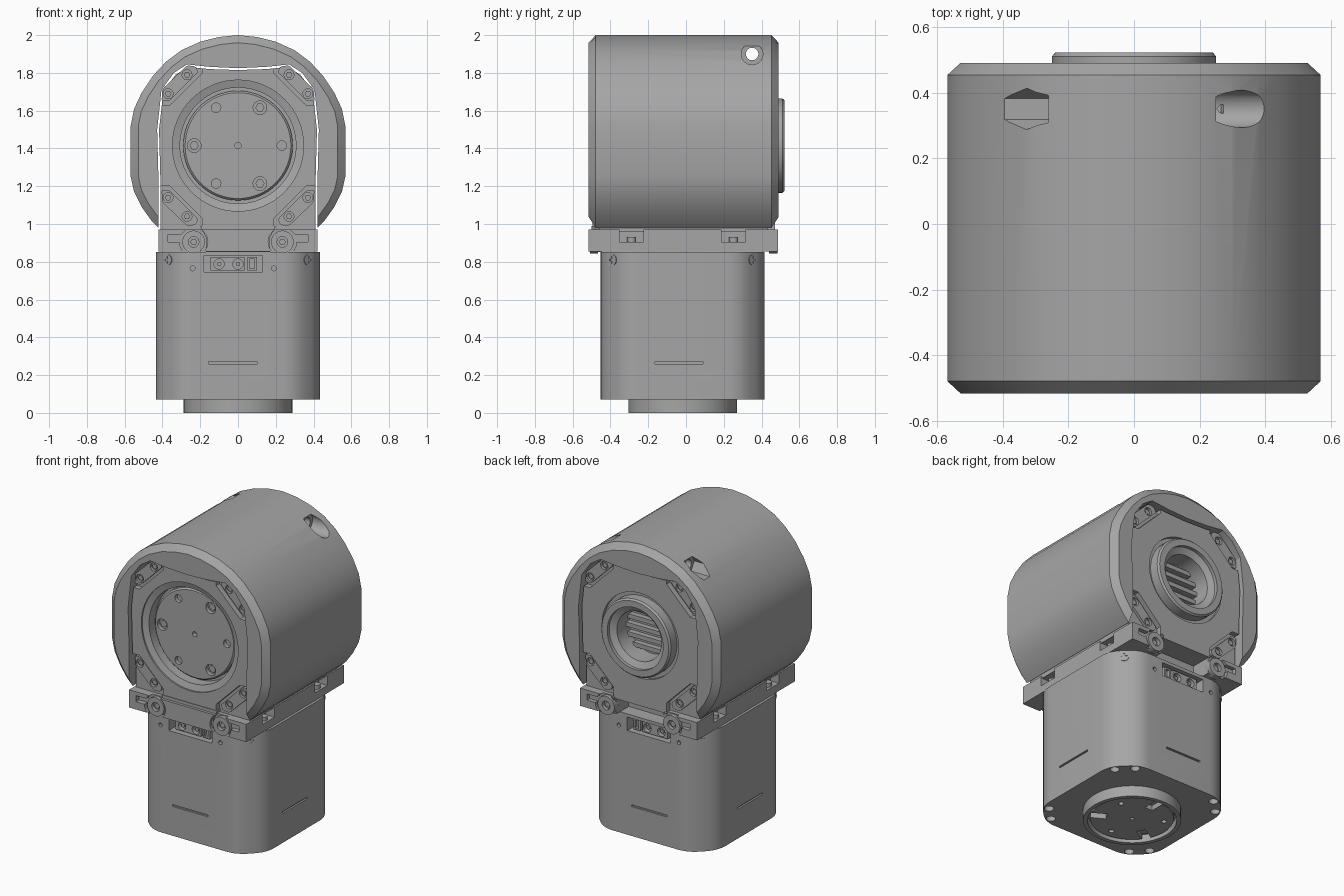
import bpy, bmesh, math
from mathutils import Vector

if "Cube" in bpy.data.objects:
    bpy.data.objects.remove(bpy.data.objects["Cube"], do_unlink=True)

grey = bpy.data.materials.new("mid_grey")
grey.use_nodes = True
grey.diffuse_color = (0.38, 0.38, 0.38, 1)
grey.node_tree.nodes["Principled BSDF"].inputs["Base Color"].default_value = (0.38, 0.38, 0.38, 1)

PLACE = {"x": lambda p, h: (h, p[0], p[1]),
         "y": lambda p, h: (p[0], h, p[1]),
         "z": lambda p, h: (p[0], p[1], h)}


def loft(name, rings, axis):
    """Capped solid through (profile, position) rings along an axis."""
    bm = bmesh.new()
    loops = [[bm.verts.new(PLACE[axis](p, h)) for p in pts] for pts, h in rings]
    for a, b in zip(loops, loops[1:]):
        for i in range(len(a)):
            j = (i + 1) % len(a)
            bm.faces.new((a[i], a[j], b[j], b[i]))
    bm.faces.new(loops[0])
    bm.faces.new(loops[-1])
    bmesh.ops.recalc_face_normals(bm, faces=bm.faces)
    mesh = bpy.data.meshes.new(name)
    bm.to_mesh(mesh)
    bm.free()
    obj = bpy.data.objects.new(name, mesh)
    bpy.context.collection.objects.link(obj)
    mesh.materials.append(grey)
    return obj


def prism(name, pts, axis, a, b):
    return loft(name, [(pts, a), (pts, b)], axis)


def circle(c, r, n=32):
    return [(c[0] + r * math.cos(math.tau * i / n), c[1] + r * math.sin(math.tau * i / n)) for i in range(n)]


def cyl(name, c, r, axis, a, b, n=32):
    return prism(name, circle(c, r, n), axis, a, b)


def box(name, x, y, z):
    return prism(name, [(x[0], y[0]), (x[1], y[0]), (x[1], y[1]), (x[0], y[1])], "z", *z)


def both(half):
    """Mirror a right-hand outline across the centre line."""
    return half + [(-x, z) for x, z in reversed(half) if x > 0]


def inset(pts, d):
    """Move a convex outline inwards by d."""
    out = []
    for i, p in enumerate(pts):
        a, b, c = Vector(pts[i - 1]), Vector(p), Vector(pts[(i + 1) % len(pts)])
        e, f = (b - a).normalized(), (c - b).normalized()
        n1, n2 = Vector((e.y, -e.x)), Vector((f.y, -f.x))
        m = (n1 + n2).normalized()
        out.append(tuple(b + m * d / max(m.dot(n1), 0.4)))
    return out


def rounded(pts, r, n=6):
    """Round each corner of an outline with a short curve."""
    out = []
    for i, p in enumerate(pts):
        a, b, c = Vector(pts[i - 1]), Vector(p), Vector(pts[(i + 1) % len(pts)])
        s, e = b + (a - b).normalized() * r, b + (c - b).normalized() * r
        for k in range(n + 1):
            t = k / n
            out.append(tuple(s * (1 - t) ** 2 + b * 2 * t * (1 - t) + e * t * t))
    return out


def cut(obj, *cutters):
    bpy.context.view_layer.objects.active = obj
    for c in cutters:
        c.hide_render = True
        mod = obj.modifiers.new("cut", "BOOLEAN")
        mod.operation, mod.solver, mod.object = "DIFFERENCE", "EXACT", c
        bpy.ops.object.modifier_apply(modifier=mod.name)
        bpy.data.objects.remove(c, do_unlink=True)


FRONT, BACK, MID = -0.515, 0.49, 1.415
SIDES = (-1, 1)

# Outer sleeve with chamfered ends
arc = [(0, 2.0), (0.1, 1.99), (0.2, 1.965), (0.3, 1.92), (0.38, 1.86), (0.45, 1.785), (0.51, 1.695),
       (0.55, 1.61), (0.568, 1.52), (0.568, 1.25), (0.55, 1.17), (0.51, 1.09), (0.46, 1.02), (0.41, 0.97)]
outer = both(arc)
small = inset(outer, 0.04)
sleeve = loft("outer_sleeve", [(small, FRONT), (outer, FRONT + 0.037), (outer, BACK - 0.037), (small, BACK)], "y")
opening = both([(0, 1.825), (0.15, 1.832), (0.27, 1.845), (0.34, 1.80), (0.405, 1.71), (0.428, 1.5),
                (0.42, 1.2), (0.42, 0.8)])
cut(sleeve, prism("opening_cutter", opening, "y", -1, 1),
    cyl("bolt_hole", (0.35, 1.9), 0.033, "x", -1, 1),
    cyl("bolt_head_bore", (0.35, 1.9), 0.057, "x", 0.25, 1),
    prism("nut_pocket", [(0.35 + 0.063 * math.cos(a * math.pi / 3), 1.9 + 0.063 * math.sin(a * math.pi / 3))
                         for a in range(6)], "x", -1, -0.26))

# Inner drive housing, with corner pockets and a bore at each end
body_out = both([(0, 1.815), (0.15, 1.82), (0.265, 1.832), (0.33, 1.79), (0.395, 1.705), (0.418, 1.5),
                 (0.41, 1.2), (0.41, 0.96)])
F, B = FRONT + 0.02, BACK - 0.02
body = prism("drive_housing", body_out, "y", F, B)
corner = [(0.46, 0.215), (0.36, 0.215), (0.19, 0.385), (0.19, 0.47), (0.46, 0.47)]
pad = rounded([(0.405, 0.235), (0.365, 0.235), (0.21, 0.39), (0.225, 0.42), (0.27, 0.425), (0.4, 0.3)], 0.012, 3)
for end, face in ((-1, F), (1, B)):
    for sx in SIDES:
        for sz in SIDES:
            flip = lambda pts: [(sx * x, MID + sz * z) for x, z in pts]
            cut(body, prism("pocket", flip(corner), "y", face - end * 0.035, face + end * 0.1))
            plate = prism("corner_bolt_pad", flip(pad), "y", face - end * 0.06, face - end * 0.018)
            for c in flip([(0.37, 0.275), (0.27, 0.375)]):
                cut(plate, cyl("recess", c, 0.026, "y", face - end * 0.035, face + end * 0.1, 20))
                cyl("corner_bolt", c, 0.017, "y", face - end * 0.05, face - end * 0.026, 6)

# Front output: stepped bore, bevelled lip and drilled disc
hub = (0, MID)
cut(body, loft("front_bore", [(circle(hub, 0.347, 64), F - 0.1), (circle(hub, 0.347, 64), F + 0.01),
                              (circle(hub, 0.307, 64), F + 0.022), (circle(hub, 0.307, 64), F + 0.09)], "y"))
disc = loft("output_disc", [(circle(hub, 0.28, 64), F + 0.05), (circle(hub, 0.29, 64), F + 0.06),
                            (circle(hub, 0.29, 64), F + 0.12)], "y")
cut(disc, cyl("centre_hole", hub, 0.016, "y", -1, F + 0.08))
for i in range(6):
    a = i * math.pi / 3
    c = (0.232 * math.cos(a), MID + 0.232 * math.sin(a))
    big = i % 2
    cut(disc, cyl("disc_hole", c, 0.036 if big else 0.025, "y", -1, F + 0.075, 24))
    if big:
        cyl("disc_bolt", c, 0.024, "y", F + 0.065, F + 0.09, 6)

# Rear boss with an open bore and vent slats
cut(body, cyl("rear_groove", hub, 0.275, "y", B - 0.02, 1, 64), cyl("rear_bore", hub, 0.16, "y", B - 0.12, 1, 48))
boss = loft("rear_boss", [(circle(hub, 0.25, 64), B - 0.04), (circle(hub, 0.25, 64), 0.51),
                          (circle(hub, 0.24, 64), 0.521)], "y")
cut(boss, loft("boss_bore", [(circle(hub, 0.16, 48), B - 0.1), (circle(hub, 0.16, 48), 0.48),
                             (circle(hub, 0.2, 48), 0.5), (circle(hub, 0.2, 48), 0.6)], "y"))
for i in range(-2, 3):
    z = MID + i * 0.058
    w = math.sqrt(0.16 ** 2 - (i * 0.058) ** 2)
    box("vent_slat", (-w, w), (B - 0.13, B - 0.085), (z - 0.014, z + 0.014))

# Mounting flange under the housing
flange = box("mounting_flange", (-0.42, 0.42), (FRONT - 0.001, BACK - 0.003), (0.855, 0.97))
cut(flange, box("rear_gap", (-0.18, 0.18), (0.33, 1), (0.8, 1)))
for sx in SIDES:
    for y in (-0.288, 0.252):
        cut(flange, box("side_pocket", sorted((sx * 0.36, sx * 0.5)), (y - 0.063, y + 0.063), (0.905, 1)))
        cyl("side_screw", (sx * 0.385, y), 0.024, "z", 0.89, 0.93, 16)
    for end, face in ((-1, FRONT), (1, BACK)):
        c = (sx * 0.235, 0.905)
        cut(flange, cyl("boss_recess", c, 0.075, "y", face - end * 0.03, face + end * 0.1),
            box("hook_slot", sorted((sx * 0.29, sx * 0.37)), sorted((face - end * 0.03, face + end * 0.1)),
                (0.905, 0.945)))
        lug = cyl("flange_bolt_lug", c, 0.06, "y", face - end * 0.05, face - end * 0.006)
        cut(lug, cyl("lug_hole", c, 0.028, "y", face - end * 0.03, face + end * 0.1, 20))
        cyl("flange_bolt", c, 0.018, "y", face - end * 0.045, face - end * 0.02, 6)
prism("front_apron", both([(0.17, 0.852), (0.17, 0.93), (0.2, 0.99)]), "y", F - 0.004, F + 0.05)

# Lower motor case: square with soft chamfered corners
CY, H, K = -0.0175, 0.434, 0.305
octagon = [(K, -H), (H, -K), (H, K), (K, H), (-K, H), (-H, K), (-H, -K), (-K, -H)]
section = [(x, y + CY) for x, y in rounded(octagon, 0.075)]
case = prism("motor_case", section, "z", 0.07, 0.853)
for end in SIDES:
    f = CY + end * H
    span = lambda inner, out: sorted((f - end * inner, f + end * out))
    cut(case, box("connector_recess", (-0.18, 0.13), span(0.08, 0.1), (0.745, 0.832)),
        box("long_slot", (-0.155, 0.1), span(0.012, 0.1), (0.26, 0.272)))
    for x in (-0.24, 0.19):
        cut(case, cyl("pin_hole", (x, 0.765), 0.013, "y", *span(0.02, 0.1), 16))
    plug = box("connector_block", (-0.145, 0.035), span(0.09, -0.02), (0.755, 0.825))
    for x in (-0.1, 0):
        cut(plug, cyl("socket", (x, 0.788), 0.027, "y", *span(0.05, 0.1), 20))
        cyl("socket_pin", (x, 0.788), 0.012, "y", *span(0.07, -0.03), 12)
    small_plug = box("small_connector", (0.05, 0.1), span(0.09, -0.02), (0.755, 0.825))
    cut(small_plug, box("small_socket", (0.062, 0.088), span(0.04, 0.1), (0.765, 0.815)))
    g = end * H
    cut(case, box("side_slot", sorted((g - end * 0.012, g + end * 0.1)), (-0.165, 0.09), (0.26, 0.272)))

# Case corners: cross-head screws at the top, paired holes beneath
for sx in SIDES:
    for sy in SIDES:
        for dx, dy in ((0.385, 0.30), (0.30, 0.385)):
            cut(case, cyl("foot_hole", (sx * dx, CY + sy * dy), 0.028, "z", 0, 0.12, 20))
        screw = cyl("corner_screw", (0, 0), 0.028, "z", -0.02, 0.004, 20)
        cut(screw, box("cross_a", (-0.02, 0.02), (-0.005, 0.005), (-0.01, 0.1)),
            box("cross_b", (-0.005, 0.005), (-0.02, 0.02), (-0.01, 0.1)))
        d = Vector((sx, sy, 0))
        screw.rotation_euler = d.to_track_quat("Z", "Y").to_euler()
        m = (H + K) / 2
        screw.location = (sx * m, CY + sy * m, 0.81)

# Bottom output ring and slotted disc
hub = (0, CY)
ring = cyl("bottom_ring", hub, 0.288, "z", 0.0, 0.09, 64)
cut(ring, cyl("ring_bore", hub, 0.262, "z", -0.1, 0.05, 64))
foot = cyl("bottom_disc", hub, 0.245, "z", 0.012, 0.08, 64)
for i in range(3):
    a = math.radians(90 + 120 * i)
    u, v = Vector((math.cos(a), math.sin(a))), Vector((-math.sin(a), math.cos(a)))
    o = Vector(hub)
    slot = [tuple(o + u * r + v * w) for r, w in ((0.15, -0.028), (0.3, -0.028), (0.3, 0.028), (0.15, 0.028))]
    cut(foot, prism("slot", slot, "z", -0.1, 0.045),
        cyl("foot_pin_hole", tuple(o - u * 0.19), 0.016, "z", -0.1, 0.04, 16))
cut(foot, cyl("foot_centre", hub, 0.012, "z", -0.1, 0.04, 16))

# Smooth shading with sharp edges kept
bpy.ops.object.select_all(action="DESELECT")
for o in bpy.context.collection.objects:
    if o.type == "MESH" and grey.name in o.data.materials:
        o.select_set(True)
        bpy.context.view_layer.objects.active = o
bpy.ops.object.shade_smooth_by_angle(angle=math.radians(25))
